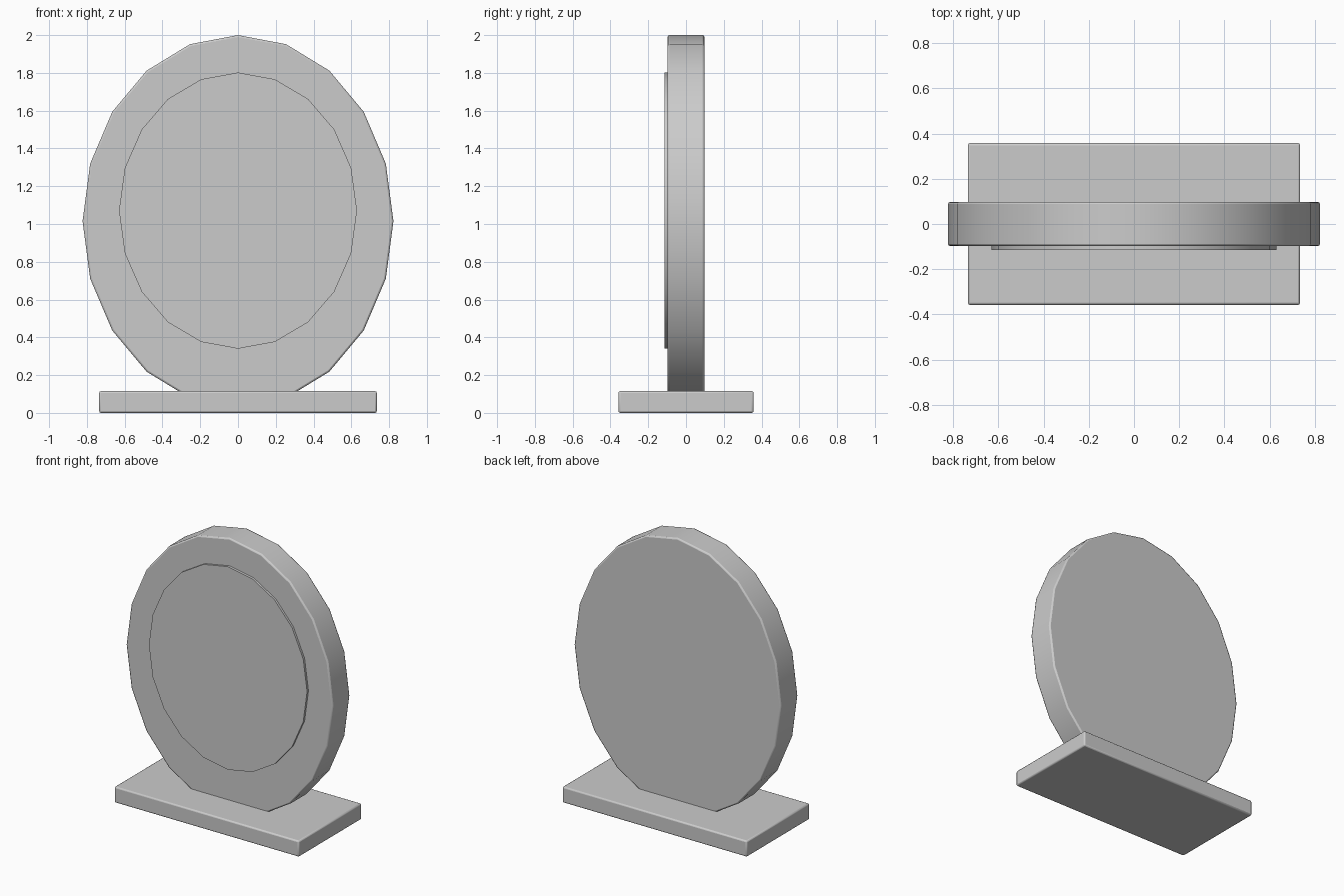
import bpy, math

if "Cube" in bpy.data.objects:
    bpy.data.objects.remove(bpy.data.objects["Cube"])


def finish(obj, bevel):
    # Apply dimensions, soften the edges, and smooth the shallow angles
    bpy.ops.object.transform_apply(location=False, rotation=True, scale=True)
    if bevel:
        mod = obj.modifiers.new("edge_bevel", 'BEVEL')
        mod.width = bevel
        mod.segments = 2
        mod.limit_method = 'ANGLE'
        mod.angle_limit = math.radians(40)
    bpy.ops.object.shade_smooth_by_angle(angle=math.radians(30))


def oval(name, rx, rz, y0, y1, z, bevel=0):
    # 20-sided elliptical plate facing -y, with a vertex at the top
    bpy.ops.mesh.primitive_cylinder_add(
        vertices=20, radius=1, depth=1,
        location=(0, (y0 + y1) / 2, z), rotation=(math.pi / 2, 0, 0))
    obj = bpy.context.object
    obj.name = name
    obj.scale = (rx, rz, y1 - y0)
    finish(obj, bevel)


# Oval frame and the thin glass panel on its front
oval("mirror_frame", 0.823, 0.985, -0.098, 0.098, 1.015, 0.01)
oval("mirror_glass", 0.63, 0.731, -0.114, -0.09, 1.071)

# Rectangular foot
bpy.ops.mesh.primitive_cube_add(size=1, location=(0, 0, 0.0575))
base = bpy.context.object
base.name = "base"
base.scale = (1.47, 0.716, 0.115)
finish(base, 0.01)
